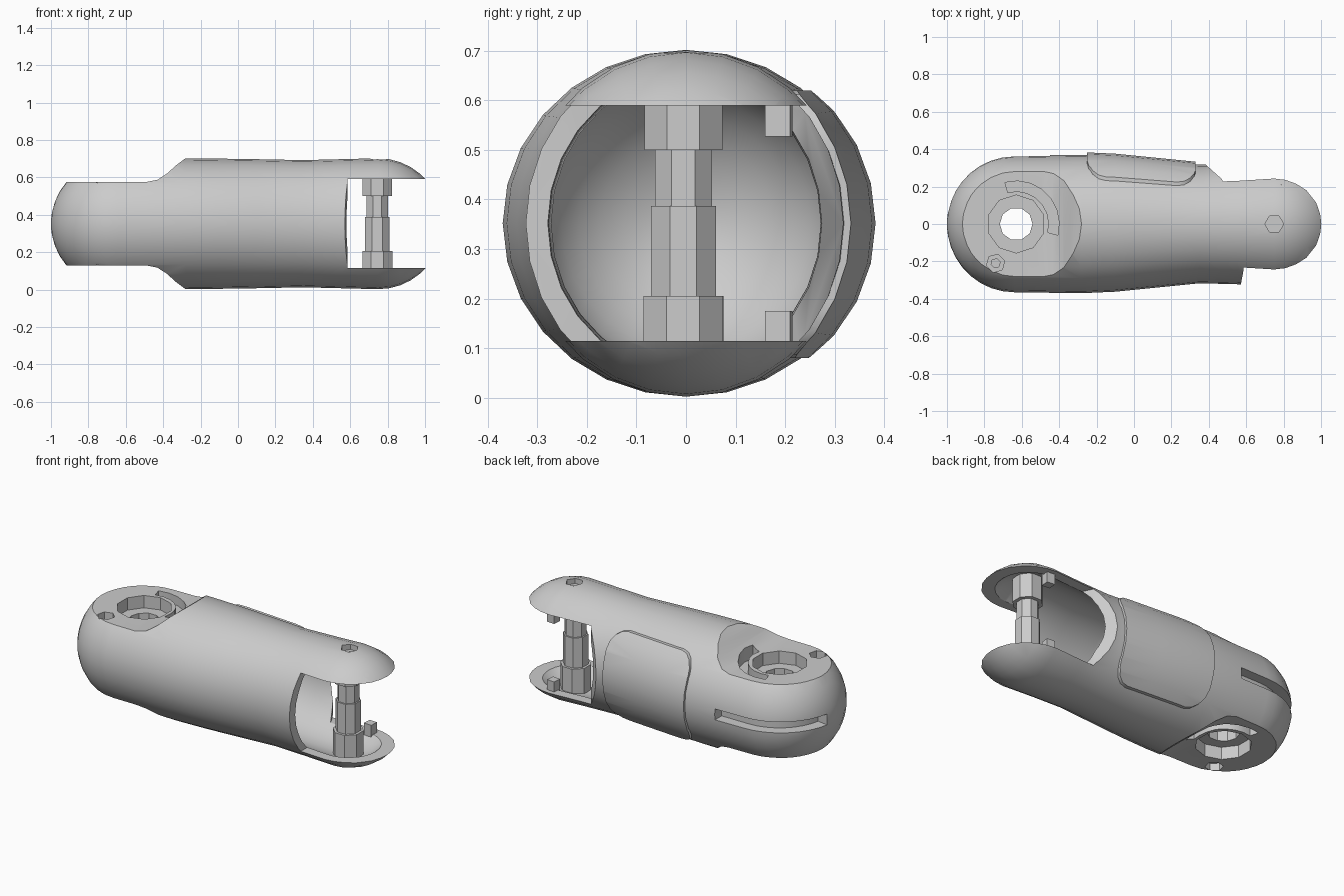
import bpy, bmesh
from math import sin, cos, pi, radians

cube = bpy.data.objects.get("Cube")
if cube:
    bpy.data.objects.remove(cube, do_unlink=True)

MID = 0.352          # height of the mirror plane
SEGMENTS = 28

grey = bpy.data.materials.new("plain_grey")
grey.use_nodes = True
grey.diffuse_color = (0.6, 0.6, 0.6, 1)
grey.node_tree.nodes["Principled BSDF"].inputs["Base Color"].default_value = (0.6, 0.6, 0.6, 1)


def finish(name, bm):
    bmesh.ops.recalc_face_normals(bm, faces=bm.faces)
    mesh = bpy.data.meshes.new(name)
    bm.to_mesh(mesh)
    bm.free()
    mesh.materials.append(grey)
    obj = bpy.data.objects.new(name, mesh)
    bpy.context.collection.objects.link(obj)
    return obj


def loft(name, stations, grow=0.0):
    """Elliptical rings along x; each station is (x, half width, half height)."""
    bm = bmesh.new()
    rings = []
    for x, w, h in stations:
        w, h = max(w + grow, 0.01), max(h + grow, 0.01)
        angles = [2 * pi * k / SEGMENTS for k in range(SEGMENTS)]
        rings.append([bm.verts.new((x, w * cos(a), MID + h * sin(a))) for a in angles])
    for a, b in zip(rings, rings[1:]):
        for k in range(SEGMENTS):
            n = (k + 1) % SEGMENTS
            bm.faces.new((a[k], a[n], b[n], b[k]))
    bm.faces.new(rings[0])
    bm.faces.new(rings[-1])
    return finish(name, bm)


def prism(name, points, lo, hi, axis="z"):
    """Extrude a plan outline along z, or an x-z outline along y."""
    bm = bmesh.new()

    def ring(t):
        return [bm.verts.new((p, q, t) if axis == "z" else (p, t, q)) for p, q in points]
    a, b = ring(lo), ring(hi)
    for k in range(len(a)):
        n = (k + 1) % len(a)
        bm.faces.new((a[k], a[n], b[n], b[k]))
    bm.faces.new(a)
    bm.faces.new(b)
    return finish(name, bm)


def arc(cx, cy, r, start, end, n):
    return [(cx + r * cos(radians(start + (end - start) * k / n)),
             cy + r * sin(radians(start + (end - start) * k / n))) for k in range(n + 1)]


def polygon(cx, cy, r, sides, turn=0):
    return arc(cx, cy, r, turn, turn + 360, sides)[:-1]


def boolean(obj, tool, operation="DIFFERENCE"):
    mod = obj.modifiers.new("cut", "BOOLEAN")
    mod.operation, mod.solver, mod.object = operation, "EXACT", tool
    bpy.context.view_layer.objects.active = obj
    bpy.ops.object.modifier_apply(modifier=mod.name)
    bpy.data.objects.remove(tool, do_unlink=True)


def cut_both(obj, points, lo, hi, axis="z"):
    """Cut a pocket in the top and its mirror image in the underside."""
    if axis == "z":
        boolean(obj, prism("cutter", points, lo, hi))
        boolean(obj, prism("cutter", points, 2 * MID - hi, 2 * MID - lo))
    else:
        boolean(obj, prism("cutter", points, lo, hi, axis))
        boolean(obj, prism("cutter", [(p, 2 * MID - q) for p, q in points], lo, hi, axis))


def dome(cx, rx, w, h, side, n=9):
    """Rounded end stations, from the tip towards the centre."""
    steps = [radians(90 * k / n) for k in range(n)]
    return [(cx + side * rx * cos(a), max(w * sin(a), 0.02), max(h * sin(a), 0.02)) for a in steps]


# Main housing: a rounded tube, slightly waisted
waist = [(0.1, 0.342, 0.345), (0.35, 0.317, 0.34), (0.55, 0.322, 0.345), (0.75, 0.335, 0.35)]
rear = [(-0.64, 0.365, 0.35), (-0.28, 0.37, 0.35), (-0.1, 0.362, 0.348)]
tip = dome(0.75, 0.345, 0.335, 0.35, 1)[::-1]
shape = dome(-0.64, 0.36, 0.365, 0.35, -1) + rear + waist + tip
housing = loft("housing", shape)

# Hollow inside, closed by a rounded inner wall
hollow = dome(0.1, 0.3, 0.342, 0.345, -1) + waist + dome(0.75, 0.345 - 0.045, 0.335, 0.35, 1)[::-1]
boolean(housing, loft("cutter", hollow, -0.045))

# Fork opening between the two end flaps
opening = [(0.56, -0.5), (0.57, -0.33), (0.585, -0.25), (0.585, 0), (0.47, 0.24),
           (0.38, 0.32), (0.33, 0.5), (1.2, 0.5), (1.2, -0.5)]
boolean(housing, prism("cutter", opening, 2 * MID - 0.59, 0.59))

# Flats with curved ramps at the joint end
ramp = [(-1.2, 0.575), (-0.49, 0.575), (-0.43, 0.587), (-0.38, 0.62), (-0.33, 0.665),
        (-0.27, 0.71), (-0.27, 0.9), (-1.2, 0.9)]
cut_both(housing, ramp, -0.6, 0.6, "y")

# Joint sockets: round recess, curved slot, small screw hole
JX = -0.63
cut_both(housing, polygon(JX, 0, 0.155, 10, 18), 0.5, 0.65)
slot = arc(JX, 0, 0.23, -15, 105, 7) + arc(JX, 0, 0.175, 105, -15, 7)
cut_both(housing, slot, 0.52, 0.65)
cut_both(housing, polygon(-0.74, -0.21, 0.05, 6, 15), 0.53, 0.65)
cut_both(housing, polygon(-0.74, -0.21, 0.025, 6, 15), 0.45, 0.54)
boolean(housing, prism("cutter", polygon(JX, 0, 0.088, 10), -0.1, 0.8))

# Cable slit wrapping round the back of the joint end
slit = [(-0.45, 0.3), (-0.45, 0.45)] + arc(JX, 0, 0.45, 90, 170, 8) + arc(JX, 0, 0.3, 170, 90, 8)
boolean(housing, prism("cutter", slit, MID - 0.033, MID + 0.033))

# Bolt recess on the upper flap
boolean(housing, prism("cutter", polygon(0.75, 0, 0.05, 6), 0.665, 0.8))
boolean(housing, prism("cutter", polygon(0.75, 0, 0.022, 6), 0.63, 0.7))

# Raised cover plate on the back
cover = loft("back_cover", shape, 0.014)
boolean(cover, loft("cutter", shape, -0.02))
outline = []
for cx, cz, start in ((0.23, 0.52, 0), (-0.15, 0.52, 90), (-0.15, 0.18, 180), (0.23, 0.18, 270)):
    outline += arc(cx, cz, 0.1, start, start + 90, 4)
boolean(cover, prism("cutter", outline, 0.1, 0.6, "y"), "INTERSECT")

# Stepped hinge pin between the flaps
parts = [housing, cover]
for name, r, lo, hi in (("pin_base", 0.087, 0.04, 0.205), ("pin_lower", 0.071, 0.2, 0.387),
                        ("pin_upper", 0.062, 0.38, 0.51), ("pin_head", 0.085, 0.5, 0.66)):
    parts.append(prism(name, polygon(0.745, -0.005, r, 8, 22), lo, hi))

# Small stop pegs beside the pin
for name, lo, hi in (("upper_peg", 0.527, 0.62), ("lower_peg", 0.09, 0.175)):
    parts.append(prism(name, polygon(0.76, 0.187, 0.036, 4, 40), lo, hi))

bpy.ops.object.select_all(action="DESELECT")
for part in parts:
    part.select_set(True)
bpy.context.view_layer.objects.active = housing
bpy.ops.object.shade_smooth_by_angle(angle=radians(30))
